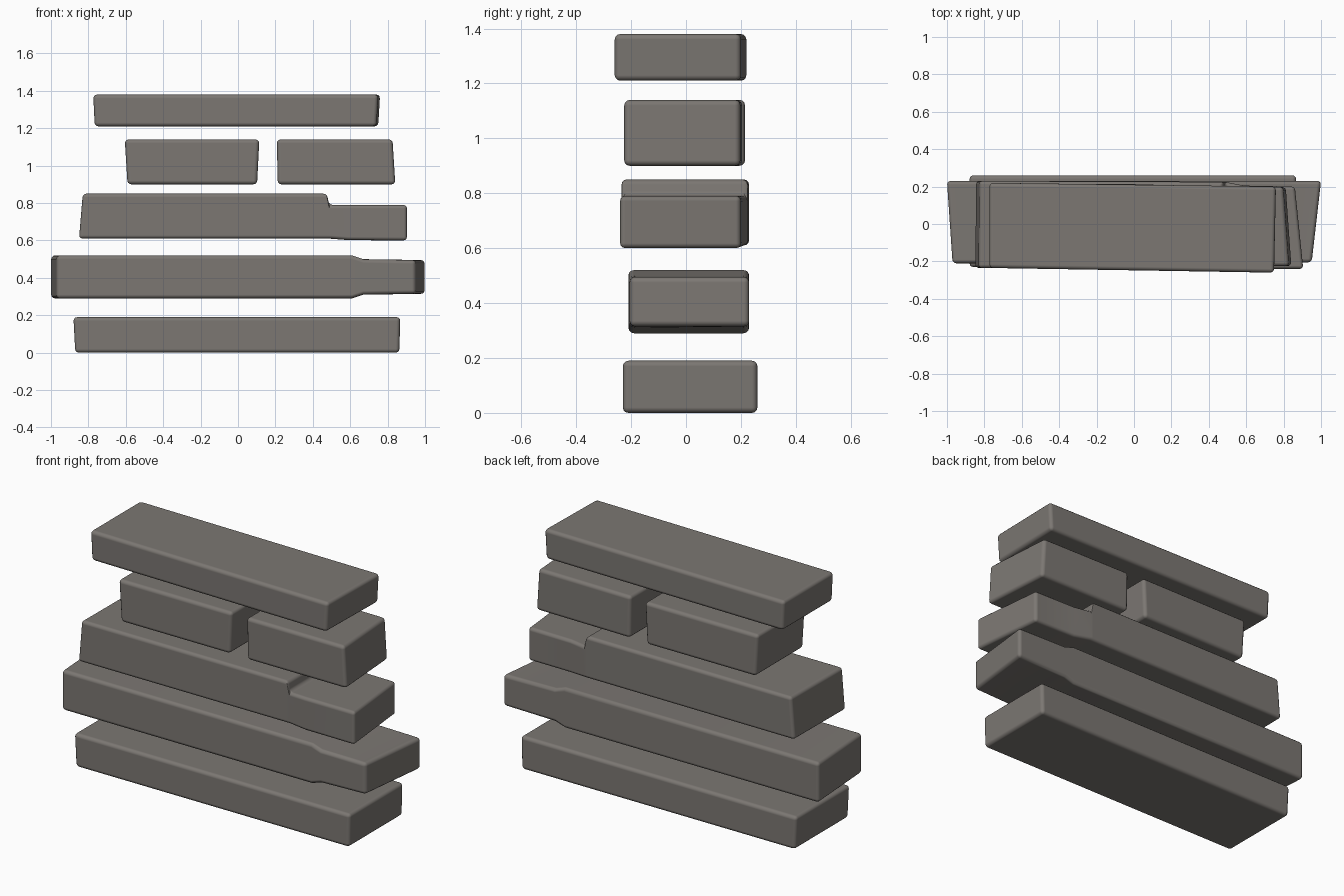
import bpy
import bmesh
import math

mat = bpy.data.materials.new("warm_grey_stone")
mat.diffuse_color = (0.2, 0.185, 0.17, 1)


def stone(name, sections, bevel=0.02):
    """Loft a rounded block along x.
    Section: (x front, x back, top lean in x, y front, y back, z bottom, z top)"""
    bm = bmesh.new()
    rings = []
    for xf, xb, lean, y0, y1, z0, z1 in sections:
        h = lean / 2
        rings.append([bm.verts.new(p) for p in (
            (xf - h, y0, z0), (xb - h, y1, z0), (xb + h, y1, z1), (xf + h, y0, z1))])
    for a, b in zip(rings, rings[1:]):
        for i in range(4):
            j = (i + 1) % 4
            bm.faces.new((a[i], a[j], b[j], b[i]))
    bm.faces.new(rings[0])
    bm.faces.new(rings[-1])
    bmesh.ops.recalc_face_normals(bm, faces=bm.faces)
    me = bpy.data.meshes.new(name)
    bm.to_mesh(me)
    bm.free()
    me.materials.append(mat)
    ob = bpy.data.objects.new(name, me)
    bpy.context.collection.objects.link(ob)
    mod = ob.modifiers.new("rounded_edges", 'BEVEL')
    mod.width = bevel
    mod.segments = 3
    mod.limit_method = 'ANGLE'
    mod.angle_limit = math.radians(35)
    mod.use_clamp_overlap = False
    mod.harden_normals = True
    for p in me.polygons:
        p.use_smooth = True
    return ob


# bottom slab
stone("bottom_stone", [
    (-0.875, -0.875, -0.01, -0.23, 0.26, 0.0, 0.19),
    (0.865, 0.865, 0.005, -0.23, 0.26, 0.0, 0.19)])

# longest slab, pinched at its right end
stone("second_stone", [
    (-0.97, -1.0, 0.0, -0.21, 0.23, 0.29, 0.52),
    (0.61, 0.61, 0.0, -0.21, 0.23, 0.29, 0.52),
    (0.67, 0.67, 0.0, -0.21, 0.23, 0.31, 0.50),
    (0.95, 1.0, 0.0, -0.205, 0.23, 0.315, 0.495)])

# slab with a stepped-down right end
stone("third_stone", [
    (-0.84, -0.835, 0.02, -0.235, 0.23, 0.61, 0.85),
    (0.475, 0.475, 0.0, -0.235, 0.225, 0.61, 0.85),
    (0.487, 0.487, 0.0, -0.235, 0.225, 0.61, 0.79),
    (0.59, 0.59, 0.0, -0.24, 0.205, 0.602, 0.79),
    (0.905, 0.86, 0.0, -0.24, 0.2, 0.60, 0.79)], 0.018)

# pair of short blocks
stone("left_short_stone", [
    (-0.598, -0.598, -0.015, -0.22, 0.215, 0.90, 1.14),
    (0.108, 0.108, 0.012, -0.22, 0.215, 0.90, 1.14)])
stone("right_short_stone", [
    (0.21, 0.21, -0.005, -0.225, 0.205, 0.90, 1.14),
    (0.835, 0.805, -0.015, -0.225, 0.198, 0.90, 1.14)])

# capping slab, slightly skewed
stone("top_stone", [
    (-0.77, -0.77, -0.008, -0.235, 0.22, 1.21, 1.38),
    (0.745, 0.755, 0.01, -0.26, 0.20, 1.21, 1.38)])
